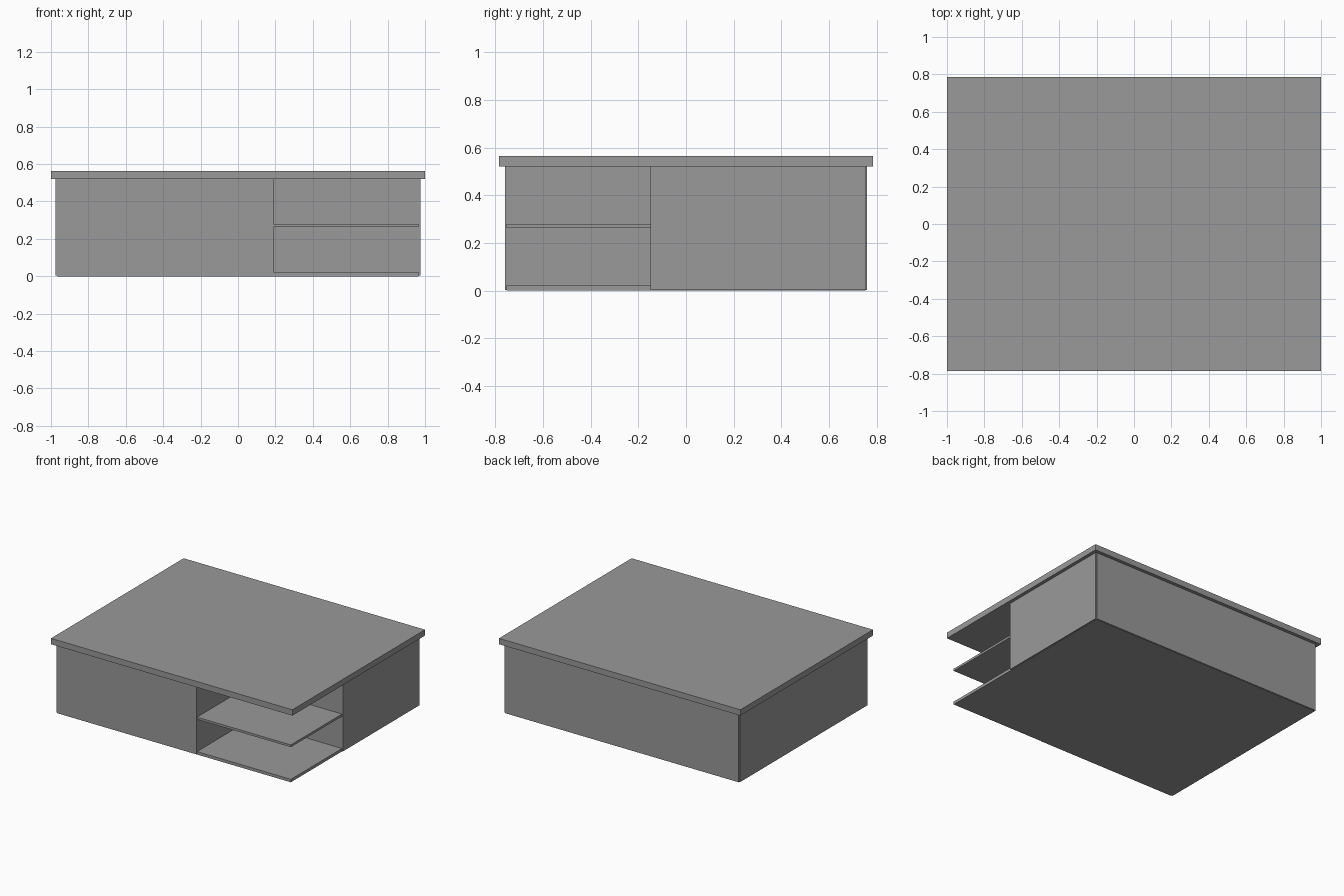
import bpy

if "Cube" in bpy.data.objects:
    bpy.data.objects.remove(bpy.data.objects["Cube"])

mat = bpy.data.materials.new("neutral grey")
mat.diffuse_color = (0.32, 0.32, 0.32, 1)
mat.use_nodes = True
mat.node_tree.nodes["Principled BSDF"].inputs["Base Color"].default_value = mat.diffuse_color


def box(name, x, y, z):
    """Axis-aligned board given as (min, max) ranges."""
    bpy.ops.mesh.primitive_cube_add(size=1)
    ob = bpy.context.object
    ob.name = name
    for v in ob.data.vertices:
        v.co = [r[0] if c < 0 else r[1] for c, r in zip(v.co, (x, y, z))]
    ob.data.materials.append(mat)
    return ob


T = 0.015            # board thickness
X, Y = 0.975, 0.76   # outer faces of the carcass
NX, NY = 0.19, -0.15  # corner of the open shelf niche
Z = (0.003, 0.521)   # panel height

# Overhanging top and the floor board
box("table_top", (-1, 1), (-0.785, 0.785), (0.52, 0.564))
box("floor_board", (-0.966, 0.966), (-0.754, 0.754), (0, 0.022))

# Outer panels, with small notched corners
box("left_panel", (-X, -X + T), (-0.754, 0.754), Z)
box("right_panel", (X - T, X), (NY, 0.754), Z)
box("back_panel", (-0.966, 0.966), (Y - T, Y), Z)
box("front_panel", (-0.966, NX), (-Y, -Y + T), Z)

# Niche walls and its middle shelf
box("niche_side_wall", (NX - T, NX - 0.001), (-Y + T, NY + T), (0.02, 0.521))
box("niche_back_wall", (NX - T, X - T), (NY + 0.001, NY + T), (0.02, 0.521))
box("middle_shelf", (NX - 0.005, 0.966), (-0.754, NY + 0.005), (0.263, 0.28))
